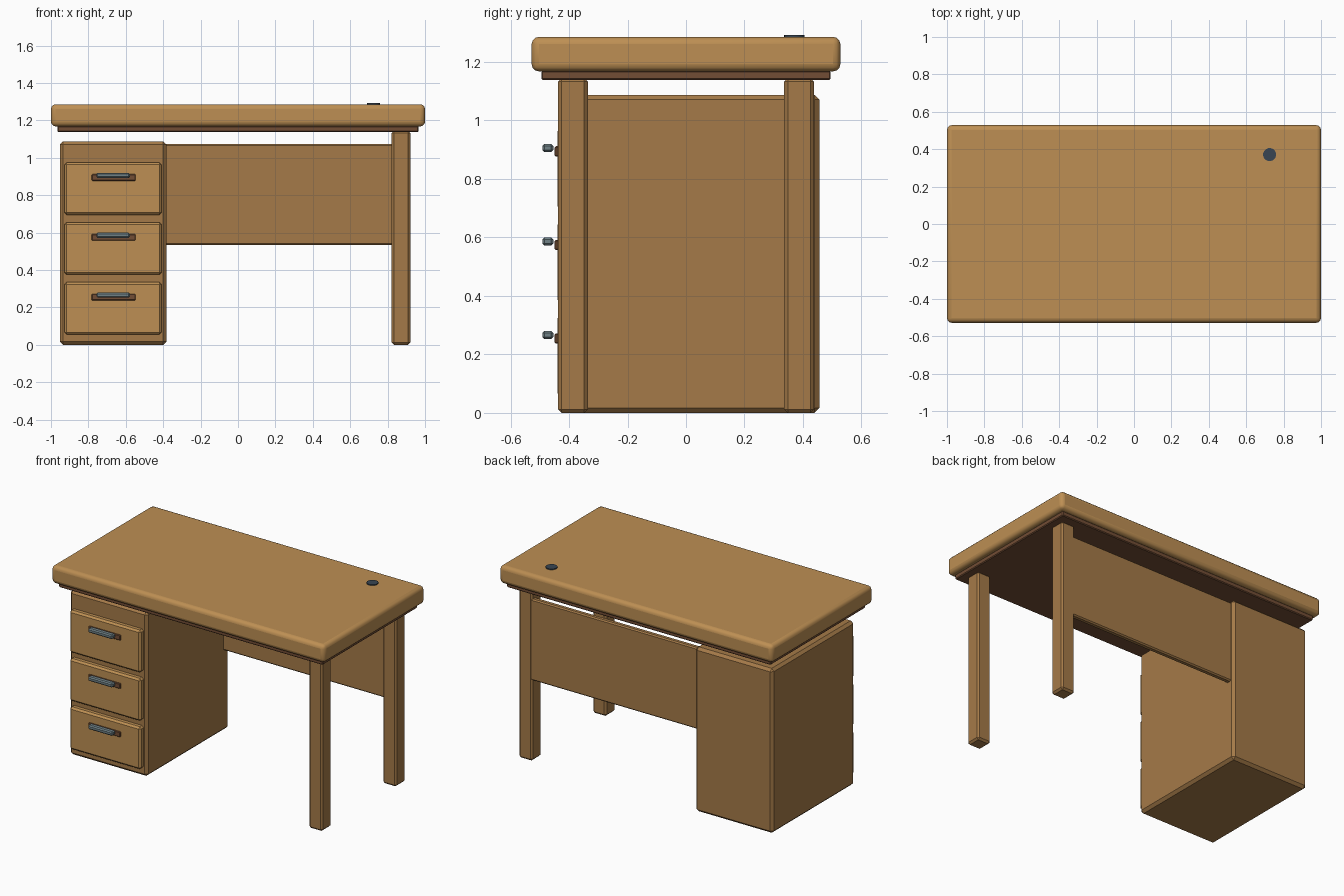
import bpy

if "Cube" in bpy.data.objects:
    bpy.data.objects.remove(bpy.data.objects["Cube"])


def material(name, rgb):
    m = bpy.data.materials.new(name)
    m.diffuse_color = (*rgb, 1)
    m.use_nodes = True
    m.node_tree.nodes["Principled BSDF"].inputs["Base Color"].default_value = m.diffuse_color
    return m


TOP = material("light_wood", (0.51, 0.275, 0.087))
BODY = material("mid_wood", (0.376, 0.195, 0.065))
DARK = material("dark_wood", (0.17, 0.075, 0.035))
METAL = material("metal", (0.16, 0.22, 0.24))
BLACK = material("grommet_plastic", (0.04, 0.06, 0.085))


def box(name, x, y, z, mat, bevel=0.01, segments=1):
    """Bevelled box from (min, max) ranges on each axis."""
    r = (x, y, z)
    bpy.ops.mesh.primitive_cube_add(size=1, location=[(a + b) / 2 for a, b in r])
    o = bpy.context.object
    o.name = name
    o.scale = [b - a for a, b in r]
    bpy.ops.object.transform_apply(location=False, rotation=False, scale=True)
    o.data.materials.append(mat)
    mod = o.modifiers.new("bevel", "BEVEL")
    mod.width, mod.segments = bevel, segments
    if segments > 1:
        bpy.ops.object.shade_smooth_by_angle()
    return o


# Tabletop and the darker slab under it
box("tabletop", (-1, 1), (-0.528, 0.528), (1.168, 1.286), TOP, 0.025, 3)
box("under_slab", (-0.966, 0.966), (-0.495, 0.495), (1.138, 1.17), DARK, 0.005)

# Right-hand legs
for side, label in ((-1, "front"), (1, "back")):
    ys = sorted((side * 0.336, side * 0.437))
    box(label + "_leg", (0.822, 0.921), ys, (0, 1.145), BODY, 0.012)

# Modesty panel between the cabinet and the back leg
box("modesty_panel", (-0.40, 0.84), (0.397, 0.434), (0.535, 1.073), BODY, 0.008)

# Drawer cabinet
box("cabinet", (-0.952, -0.383), (-0.405, 0.456), (0, 1.088), BODY, 0.017)

# Drawers with handle plates and bars
for i in range(3):
    z = 0.195 + 0.32 * i
    box(f"drawer_{i + 1}", (-0.928, -0.408), (-0.44, -0.39),
        (z - 0.14, z + 0.14), TOP, 0.012)
    box(f"handle_plate_{i + 1}", (-0.783, -0.548), (-0.449, -0.435),
        (z + 0.042, z + 0.077), DARK, 0.004)
    box(f"handle_bar_{i + 1}", (-0.757, -0.578), (-0.491, -0.454),
        (z + 0.057, z + 0.085), METAL, 0.007)

# Cable grommet
bpy.ops.mesh.primitive_cylinder_add(vertices=24, radius=0.035, depth=0.022,
                                    location=(0.725, 0.371, 1.281))
grommet = bpy.context.object
grommet.name = "cable_grommet"
grommet.data.materials.append(BLACK)
bpy.ops.object.shade_smooth_by_angle()
